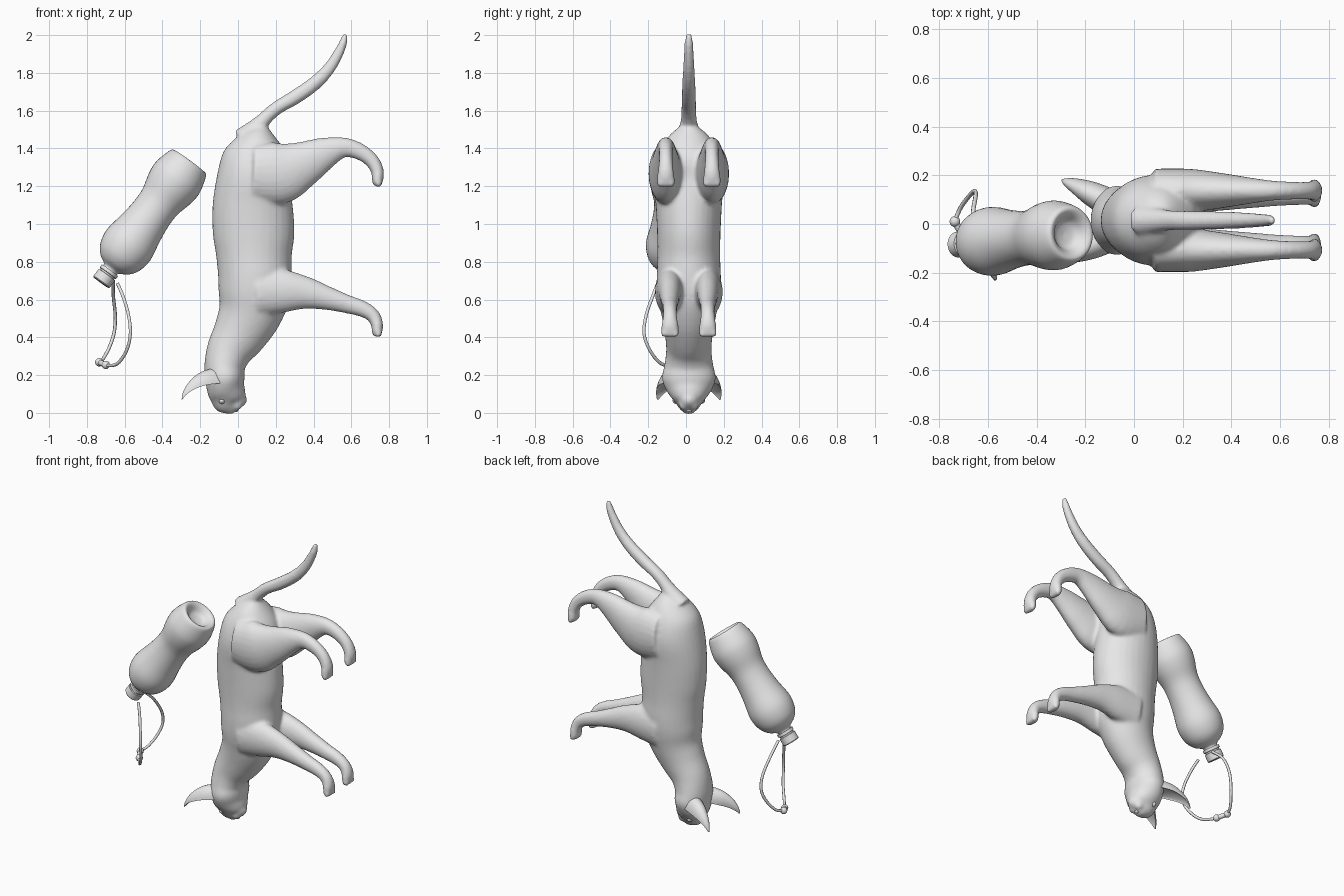
import bpy
import bmesh
import math
from mathutils import Vector, Matrix

cube = bpy.data.objects.get("Cube")
if cube:
    bpy.data.objects.remove(cube, do_unlink=True)

# One plain material for everything
grey = bpy.data.materials.new("light_grey")
grey.use_nodes = True
colour = (0.8, 0.8, 0.8, 1)
grey.diffuse_color = colour
grey.node_tree.nodes["Principled BSDF"].inputs["Base Color"].default_value = colour

MIDLINE = 0.015   # the animal's mirror plane in y


def finish(name, bm, location=(0, 0, 0)):
    bmesh.ops.recalc_face_normals(bm, faces=bm.faces)
    mesh = bpy.data.meshes.new(name)
    bm.to_mesh(mesh)
    bm.free()
    mesh.materials.append(grey)
    obj = bpy.data.objects.new(name, mesh)
    obj.location = location
    bpy.context.collection.objects.link(obj)
    return obj


def shade(obj, angle=40):
    bpy.ops.object.select_all(action='DESELECT')
    obj.select_set(True)
    bpy.context.view_layer.objects.active = obj
    bpy.ops.object.shade_smooth_by_angle(angle=math.radians(angle))


def spline(points, steps=4):
    """Catmull-Rom interpolation of tuples of any length."""
    pts = [Vector(p) for p in points]
    pts = [pts[0]] + pts + [pts[-1]]
    out = []
    for a, b, c, d in zip(pts, pts[1:], pts[2:], pts[3:]):
        for i in range(steps):
            t = i / steps
            out.append(b + (c - a) * (t / 2) + (a * 2 - b * 5 + c * 4 - d) * (t * t / 2)
                       + (b * 3 - a - c * 3 + d) * (t ** 3 / 2))
    return out + [pts[-1]]


def loft(bm, stations, sides=24, cup=None):
    """Skin oval rings; each station is x, y, z, in-plane radius, side radius."""
    keys = spline(stations)
    centres = [Vector(k[:3]) for k in keys]
    rings = []
    for i, key in enumerate(keys):
        tangent = centres[min(i + 1, len(keys) - 1)] - centres[max(i - 1, 0)]
        u = tangent.cross(Vector((0, 1, 0))).normalized()
        v = u.cross(tangent).normalized()
        ring = []
        for s in range(sides):
            angle = math.tau * s / sides
            depth = math.cos(angle)
            if cup is not None and depth > 0:
                depth *= cup
            ring.append(bm.verts.new(centres[i] + u * depth * max(key[3], .002)
                                     + v * math.sin(angle) * max(key[4], .002)))
        rings.append(ring)
    for lower, upper in zip(rings, rings[1:]):
        for s in range(sides):
            n = (s + 1) % sides
            bm.faces.new((lower[s], lower[n], upper[n], upper[s]))
    bm.faces.new(rings[0])
    bm.faces.new(rings[-1])


def ball(bm, centre, size):
    matrix = Matrix.Translation(centre) @ Matrix.Diagonal((*size, 1))
    bmesh.ops.create_uvsphere(bm, u_segments=16, v_segments=10, radius=1, matrix=matrix)


def at_y(y, profile):
    return [(x, y, z, u, v) for x, z, u, v in profile]


# Torso, neck and head, from rump down to nose: x, z, depth, width
torso = [(.13, 1.52, .03, .04), (.115, 1.46, .10, .11), (.10, 1.37, .17, .16),
         (.08, 1.25, .19, .185), (.077, 1.1, .212, .175), (.083, .95, .216, .168),
         (.085, .83, .2, .166), (.09, .72, .195, .17), (.085, .62, .19, .165),
         (.06, .52, .168, .145), (.01, .42, .145, .127), (-.045, .33, .122, .12),
         (-.07, .25, .108, .13), (-.07, .19, .105, .143), (-.067, .14, .1, .13),
         (-.055, .09, .096, .1), (-.05, .05, .08, .068), (-.035, .02, .045, .042),
         (-.025, 0, .02, .025)]
tail = [(.04, 1.44, .08, .07), (.12, 1.535, .042, .045), (.2, 1.61, .036, .04),
        (.3, 1.67, .039, .038), (.4, 1.74, .038, .035), (.48, 1.82, .033, .031),
        (.535, 1.91, .027, .026), (.56, 1.97, .021, .022), (.568, 2.008, .012, .014)]
hind_leg = [(.08, 1.27, .15, .09), (.22, 1.27, .165, .09), (.34, 1.315, .125, .075),
            (.46, 1.375, .086, .056), (.56, 1.405, .054, .042), (.64, 1.385, .045, .037),
            (.705, 1.34, .039, .036), (.738, 1.28, .034, .042), (.738, 1.225, .029, .048),
            (.735, 1.2, .017, .036)]
fore_leg = [(.1, .64, .13, .08), (.24, .645, .115, .072), (.36, .635, .086, .06),
            (.48, .605, .062, .05), (.58, .575, .049, .042), (.66, .55, .043, .038),
            (.715, .515, .037, .037), (.737, .465, .032, .045), (.735, .43, .028, .046),
            (.73, .405, .017, .036)]

body = bmesh.new()
loft(body, at_y(0, torso), 32)
loft(body, at_y(0, tail))
ball(body, (.008, 0, .07), (.04, .045, .04))          # chin and muzzle
for side in (1, -1):
    ball(body, (-.005, side * .025, .045), (.03, .03, .032))    # whisker pads
    for leg, y, paw_z in ((hind_leg, .122, 1.215), (fore_leg, .1, .42)):
        loft(body, at_y(side * y, leg))
        for toe in (-.033, -.011, .011, .033):
            ball(body, (.745, side * y + toe, paw_z), (.018, .014, .022))
cat_body = finish("cat_body", body, (0, MIDLINE, 0))

# Melt the overlapping masses into one skin
remesh = cat_body.modifiers.new("blend", 'REMESH')
remesh.mode = 'VOXEL'
remesh.voxel_size = .011
remesh.use_smooth_shade = True
smooth = cat_body.modifiers.new("soften", 'SMOOTH')
smooth.factor = .5
smooth.iterations = 6

# Cupped ears, eyes and nose
for side, word in ((1, "left"), (-1, "right")):
    ear = bmesh.new()
    loft(ear, [(-.11, side * .075, .155, .085, .06), (-.175, side * .11, .145, .075, .05),
               (-.23, side * .138, .125, .052, .034), (-.27, side * .155, .1, .026, .019),
               (-.295, side * .165, .07, .004, .004)], cup=-.15)
    shade(finish("ear_" + word, ear, (0, MIDLINE, 0)), 60)
    eye = bmesh.new()
    ball(eye, (-.085, side * .062, .064), (.017, .024, .017))
    shade(finish("eye_" + word, eye, (0, MIDLINE, 0)))
nose = bmesh.new()
ball(nose, (-.012, 0, .016), (.014, .017, .012))
shade(finish("nose", nose, (0, MIDLINE, 0)))


# Bottle and cap, turned about the tilted axis: radius, distance from the base
def turned(name, profile, angle):
    base, neck = Vector((-.26, -.04, 1.327)), Vector((-.725, -.085, .69))
    spin = Vector((0, 0, 1)).rotation_difference(neck - base).to_matrix().to_4x4()
    bm = bmesh.new()
    verts = [bm.verts.new((r, 0, t)) for r, t in profile]
    edges = [bm.edges.new(pair) for pair in zip(verts, verts[1:])]
    bmesh.ops.spin(bm, geom=verts + edges, cent=(0, 0, 0), axis=(0, 0, 1),
                   angle=math.tau, steps=40)
    bmesh.ops.remove_doubles(bm, verts=bm.verts, dist=.0005)
    obj = finish(name, bm)
    obj.matrix_world = Matrix.Translation(base) @ spin
    bpy.context.view_layer.update()
    shade(obj, angle)


turned("bottle", spline([(0, .05), (.05, .04), (.08, .005), (.105, -.005), (.122, .02),
                         (.142, .1), (.137, .17), (.115, .26), (.113, .34), (.123, .43),
                         (.141, .54), (.127, .62), (.092, .67), (.046, .7), (.043, .73),
                         (0, .73)]), 60)
turned("bottle_cap", [(0, .71), (.053, .71), (.053, .728), (.046, .73), (.046, .738),
                      (.053, .74), (.053, .785), (.049, .79), (0, .79)], 30)

# Hanging cord loop with a small toggle at the bottom
cord = bpy.data.curves.new("cord", 'CURVE')
cord.dimensions = '3D'
cord.bevel_depth = .009
cord.bevel_resolution = 2
cord.use_fill_caps = True
path = spline([(-.66, -.04, .7), (-.66, .05, .62), (-.65, .115, .52), (-.655, .135, .43),
               (-.68, .11, .35), (-.715, .06, .285), (-.733, 0, .268), (-.7, -.05, .252),
               (-.64, -.13, .26), (-.59, -.19, .33), (-.57, -.222, .42), (-.58, -.21, .52),
               (-.61, -.175, .62), (-.638, -.15, .685)], 5)
line = cord.splines.new('POLY')
line.points.add(len(path) - 1)
for point, position in zip(line.points, path):
    point.co = (*position, 1)
line.use_smooth = True
cord.materials.append(grey)
bpy.context.collection.objects.link(bpy.data.objects.new("cord", cord))

toggle = bmesh.new()
start, end = Vector((-.735, .01, .268)), Vector((-.7, -.05, .254))
for centre in (start, end):
    ball(toggle, centre, (.022, .022, .022))
turn = Vector((0, 0, 1)).rotation_difference(end - start).to_matrix().to_4x4()
bmesh.ops.create_cone(toggle, cap_ends=True, segments=16, radius1=.015, radius2=.015,
                      depth=(end - start).length,
                      matrix=Matrix.Translation((start + end) / 2) @ turn)
shade(finish("cord_toggle", toggle))
